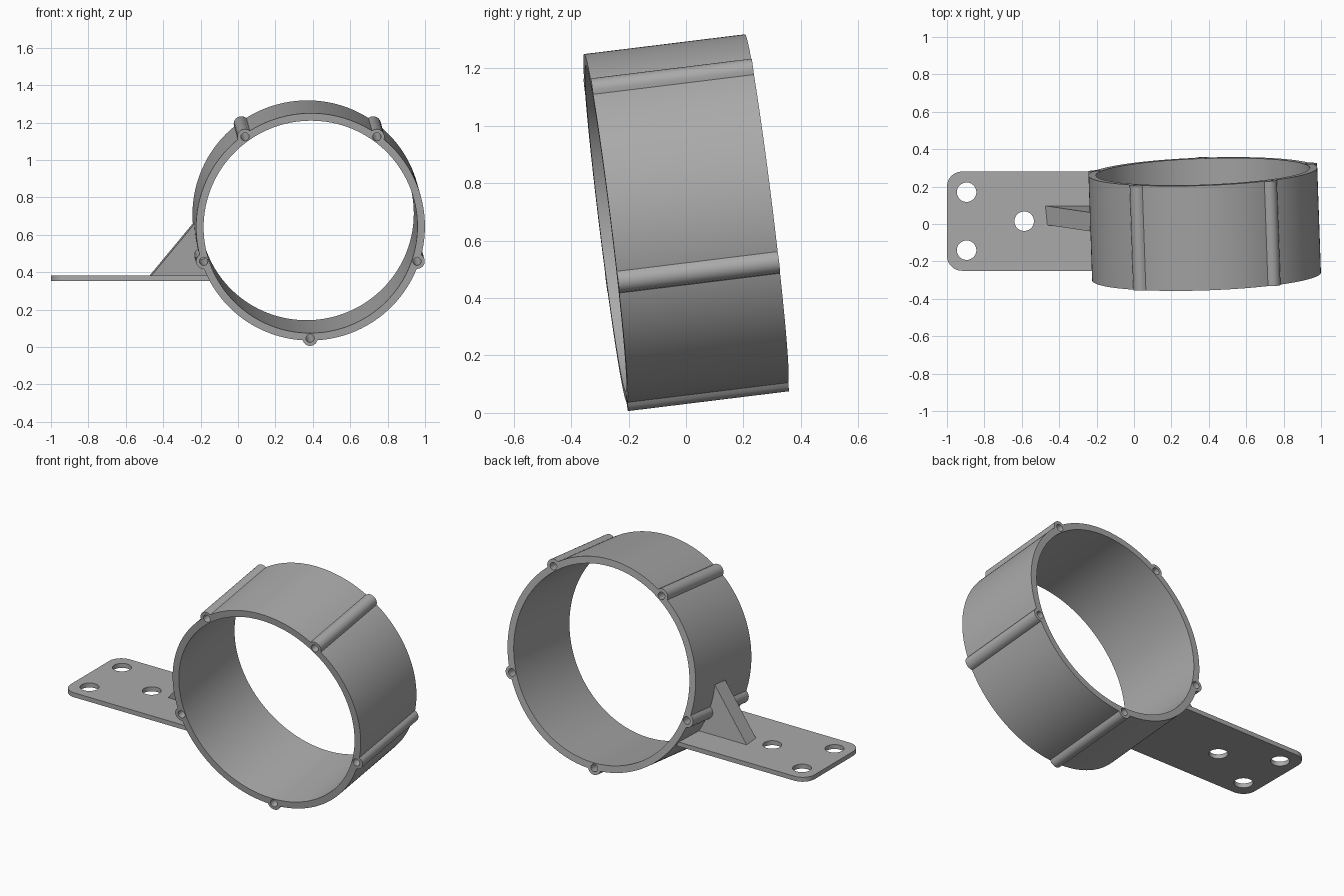
import bpy
from math import sin, cos, sqrt, pi, radians, tau

if "Cube" in bpy.data.objects:
    bpy.data.objects.remove(bpy.data.objects["Cube"])

grey = bpy.data.materials.new("plain grey")
grey.use_nodes = True
colour = (0.4, 0.4, 0.4, 1)
grey.diffuse_color = colour
grey.node_tree.nodes["Principled BSDF"].inputs["Base Color"].default_value = colour


def arc(cx, cy, r, start=0, sweep=tau, n=48, closed=True):
    steps = n if closed else n - 1
    return [(cx + r * cos(start + sweep * i / steps),
             cy + r * sin(start + sweep * i / steps)) for i in range(n)]


def extrude_outline(name, loops, thickness, location, rotation=(0, 0, 0)):
    """Extrude a filled outline; every loop after the first is a hole."""
    curve = bpy.data.curves.new(name, "CURVE")
    curve.dimensions = "2D"
    curve.fill_mode = "BOTH"
    curve.extrude = thickness / 2
    for loop in loops:
        spline = curve.splines.new("POLY")
        spline.points.add(len(loop) - 1)
        for point, (x, y) in zip(spline.points, loop):
            point.co = (x, y, 0, 1)
        spline.use_cyclic_u = True
    obj = bpy.data.objects.new(name, curve)
    bpy.context.collection.objects.link(obj)
    obj.location, obj.rotation_euler = location, rotation
    bpy.ops.object.select_all(action="DESELECT")
    obj.select_set(True)
    bpy.context.view_layer.objects.active = obj
    bpy.ops.object.convert(target="MESH")
    obj = bpy.context.object
    obj.name = name
    obj.data.materials.clear()
    obj.data.materials.append(grey)
    bpy.ops.object.shade_smooth_by_angle(angle=radians(30))
    return obj


# Tilted ring with five screw lugs
OUTER, BORE, LUG_CENTRE, LUG = 0.612, 0.572, 0.6, 0.041
lug_angles = [-pi / 2 + tau * k / 5 for k in range(5)]


def outline_radius(a):
    r = OUTER
    for lug in lug_angles:
        side = LUG_CENTRE * sin(a - lug)
        if abs(side) < LUG and cos(a - lug) > 0:
            r = max(r, LUG_CENTRE * cos(a - lug) + sqrt(LUG ** 2 - side ** 2))
    return r


STEPS = 480
outer = [(outline_radius(a) * cos(a), outline_radius(a) * sin(a))
         for a in (tau * i / STEPS for i in range(STEPS))]
holes = [arc(LUG_CENTRE * cos(a), LUG_CENTRE * sin(a), 0.022, n=24) for a in lug_angles]
TILT = radians(97)
extrude_outline("ring", [outer, arc(0, 0, BORE, n=160)] + holes, 0.565,
                (0.378, 0, 0.677), (TILT, 0, radians(2)))

# Flat mounting plate with rounded outer corners and three holes
FRONT, BACK, CORNER = -0.25, 0.28, 0.08
plate = [(-0.13, FRONT), (-0.13, BACK)]
plate += arc(-1 + CORNER, BACK - CORNER, CORNER, pi / 2, pi / 2, 12, False)
plate += arc(-1 + CORNER, FRONT + CORNER, CORNER, pi, pi / 2, 12, False)
bolt_holes = [arc(x, y, 0.052) for x, y in ((-0.895, 0.17), (-0.895, -0.14), (-0.587, 0.015))]
extrude_outline("mounting_plate", [plate] + bolt_holes, 0.027, (0, 0, 0.368))

# Triangular brace between plate and ring
brace = [(-0.478, -0.01), (-0.13, -0.01), (-0.19, 0.14), (-0.215, 0.285), (-0.235, 0.285)]
extrude_outline("brace", [brace], 0.102, (0, 0.046, 0.38), (TILT, 0, 0))
